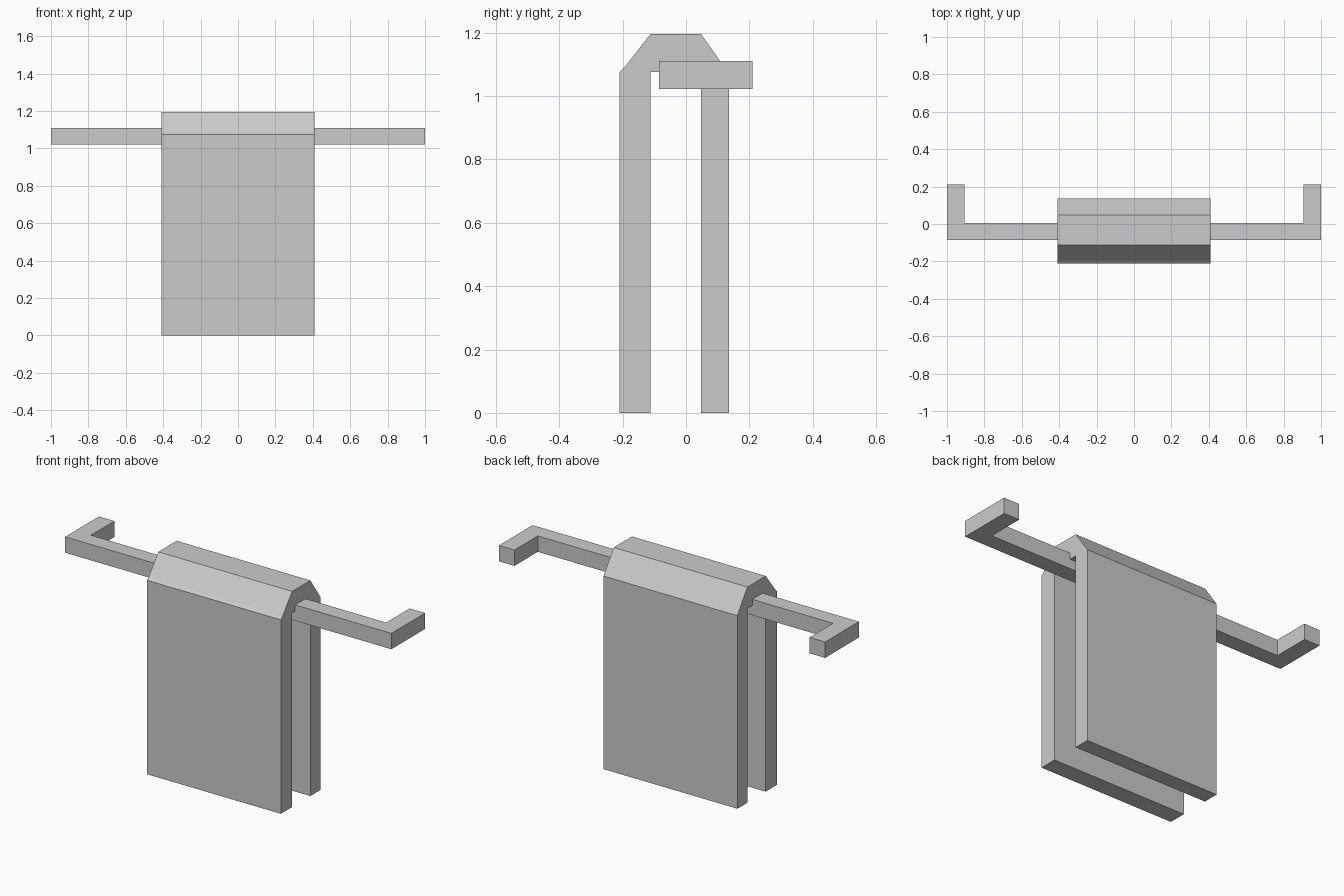
import bpy, bmesh
from mathutils import Vector

if "Cube" in bpy.data.objects:
    bpy.data.objects.remove(bpy.data.objects["Cube"])


def extrude(name, pts, to3d, offset):
    """Closed profile mapped to 3D and extruded along an offset vector."""
    bm = bmesh.new()
    face = bm.faces.new([bm.verts.new(to3d(a, b)) for a, b in pts])
    res = bmesh.ops.extrude_face_region(bm, geom=[face])
    verts = [g for g in res["geom"] if isinstance(g, bmesh.types.BMVert)]
    bmesh.ops.translate(bm, verts=verts, vec=Vector(offset))
    bmesh.ops.recalc_face_normals(bm, faces=bm.faces)
    me = bpy.data.meshes.new(name)
    bm.to_mesh(me)
    bm.free()
    ob = bpy.data.objects.new(name, me)
    bpy.context.collection.objects.link(ob)
    return ob


# towel folded over the rail: side profile (y, z)
towel = [(-0.21, 0), (-0.21, 1.075), (-0.197, 1.087), (-0.112, 1.195),
         (0.048, 1.195), (0.136, 1.07), (0.136, 0), (0.048, 0),
         (0.048, 1.075), (-0.112, 1.075), (-0.112, 0)]
extrude("towel", towel, lambda y, z: (-0.41, y, z), (0.82, 0, 0))

# rail with wall returns at both ends: plan profile (x, y)
half = [(1, -0.085), (1, 0.21), (0.905, 0.21), (0.905, 0.005)]
rail = half + [(-x, y) for x, y in reversed(half)]
extrude("towel_rail", rail, lambda x, y: (x, y, 1.022), (0, 0, 0.088))
